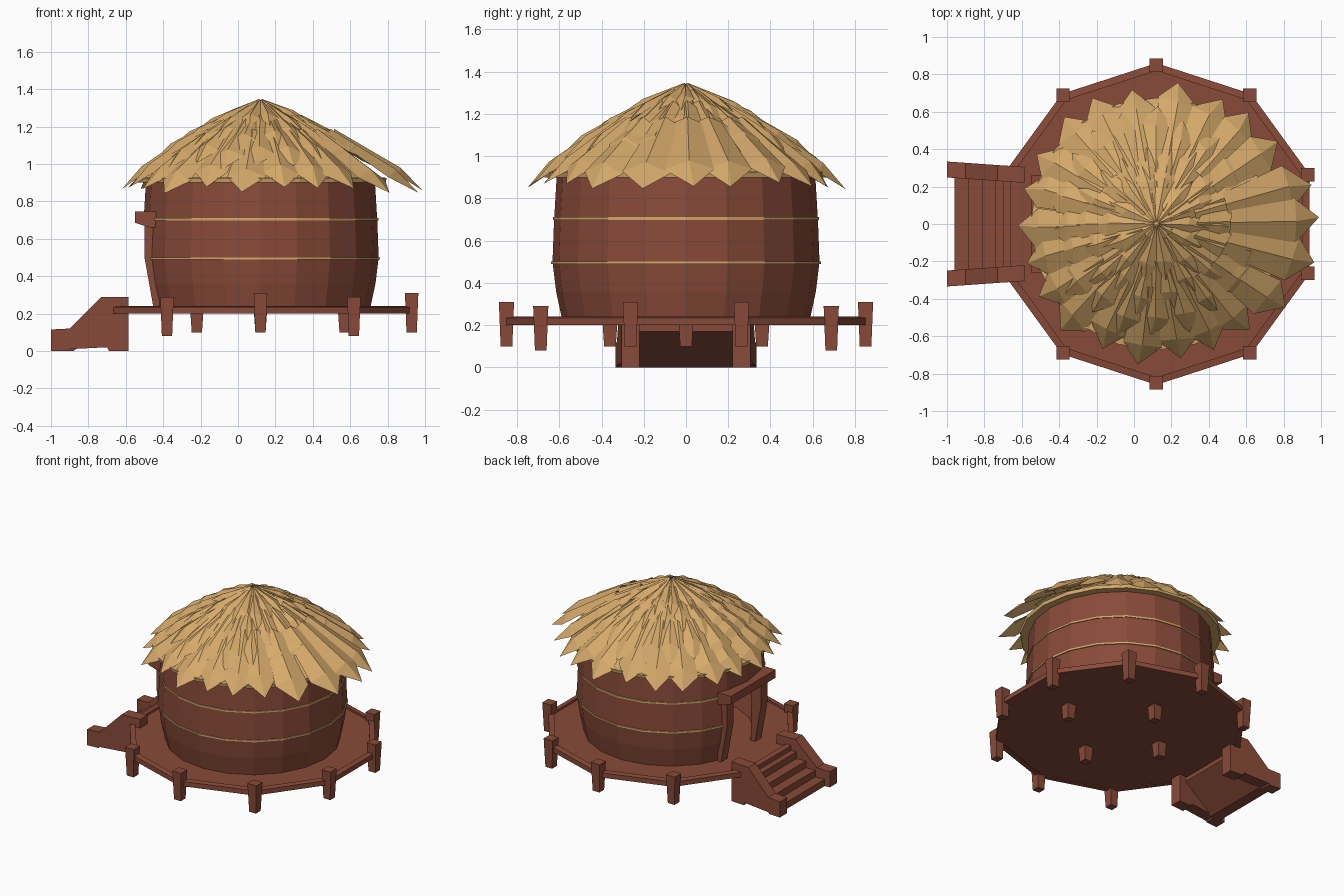
import bpy, bmesh, math, random
from mathutils import Vector

random.seed(4)
CX = 0.12  # centre of the hut
TAU = math.tau

if "Cube" in bpy.data.objects:
    bpy.data.objects.remove(bpy.data.objects["Cube"])


def material(name, rgb):
    m = bpy.data.materials.new(name)
    m.use_nodes = True
    m.diffuse_color = (*rgb, 1)
    m.node_tree.nodes["Principled BSDF"].inputs["Base Color"].default_value = (*rgb, 1)
    return m


WOOD = material("red brown wood", (0.25, 0.069, 0.041))
STRAW = material("golden straw", (0.67, 0.40, 0.147))


def build(name, verts, faces, mat, recalc=True):
    bm = bmesh.new()
    vs = [bm.verts.new(v) for v in verts]
    for f in faces:
        bm.faces.new([vs[i] for i in f])
    if recalc:
        bmesh.ops.recalc_face_normals(bm, faces=bm.faces)
    me = bpy.data.meshes.new(name)
    bm.to_mesh(me)
    bm.free()
    me.materials.append(mat)
    ob = bpy.data.objects.new(name, me)
    bpy.context.collection.objects.link(ob)
    return ob


def lathe(name, profile, n, mat, phase=0.0, closed=True, skip=None):
    """Spin (radius, z) points around the hut axis; skip(angle, z) leaves gaps."""
    p = len(profile)
    verts = [(CX + r * math.cos(phase + TAU * j / n), r * math.sin(phase + TAU * j / n), z)
             for j in range(n) for r, z in profile]
    faces = []
    for j in range(n):
        k = (j + 1) % n
        for i in range(p if closed else p - 1):
            h = (i + 1) % p
            if skip and skip(phase + TAU * (j + 0.5) / n, (profile[i][1] + profile[h][1]) / 2):
                continue
            faces.append((j * p + i, k * p + i, k * p + h, j * p + h))
    return build(name, verts, faces, mat, closed)


def extrude(name, profile, y0, y1, mat, splay=0.0):
    """Push an (x, z) outline from y0 to y1."""
    n = len(profile)
    verts = [(x, y + splay * (x + 0.8), z) for y in (y0, y1) for x, z in profile]
    faces = [range(n), range(2 * n - 1, n - 1, -1)]
    faces += [(i, (i + 1) % n, n + (i + 1) % n, n + i) for i in range(n)]
    return build(name, verts, faces, mat)


def post(name, x, y, z0, z1, bottom, top):
    """Square post that widens upward."""
    verts = [(x + a * w / 2, y + b * w / 2, z) for z, w in ((z0, bottom), (z1, top))
             for a, b in ((-1, -1), (1, -1), (1, 1), (-1, 1))]
    faces = [(3, 2, 1, 0), (4, 5, 6, 7)]
    faces += [(i, (i + 1) % 4, 4 + (i + 1) % 4, 4 + i) for i in range(4)]
    return build(name, verts, faces, WOOD)


# Ten-sided deck with a raised rim
deck_angle = math.pi / 2
lathe("deck", [(0.001, 0.225), (0.84, 0.225), (0.84, 0.205), (0.001, 0.205)], 10, WOOD, deck_angle)
lathe("deck_rim", [(0.82, 0.2), (0.86, 0.2), (0.86, 0.235), (0.82, 0.24)], 10, WOOD, deck_angle)

# Corner posts, left out at the stair side
for k in range(10):
    a = deck_angle + TAU * k / 10
    x, y = CX + 0.85 * math.cos(a), 0.85 * math.sin(a)
    if x < -0.6:
        continue
    drop = 0.02 if 0.6 < abs(y) < 0.8 else 0
    post("corner_post", x, y, 0.1 - drop, 0.31 - drop, 0.055, 0.072)

# Short stilts under the hut
for x, y in ((0.57, 0), (-0.22, 0), (CX, 0.36), (CX, -0.36)):
    post("stilt", x, y, 0.1, 0.21, 0.055, 0.07)


# Barrel wall with a doorway
def doorway(angle, z):
    return abs(angle - math.pi) < TAU / 20 and z < 0.69


wall = lathe("wall", [(0.585, 0.22), (0.615, 0.36), (0.632, 0.5), (0.625, 0.69), (0.612, 0.91)],
             20, WOOD, closed=False, skip=doorway)
solid = wall.modifiers.new("thickness", 'SOLIDIFY')
solid.thickness = 0.035
solid.offset = -1

# Straw bands around the wall
for r, z in ((0.633, 0.495), (0.625, 0.705)):
    lathe("straw_band", [(r - 0.01, z - 0.006), (r + 0.005, z - 0.006),
                         (r + 0.005, z + 0.006), (r - 0.01, z + 0.006)], 20, STRAW, skip=doorway)

# Door frame
for s in (-1, 1):
    extrude("door_jamb", [(-0.45, 0.22), (-0.5, 0.5), (-0.5, 0.7), (-0.42, 0.7), (-0.42, 0.22)],
            s * 0.16, s * 0.235, WOOD)
extrude("door_lintel", [(-0.55, 0.685), (-0.55, 0.745), (-0.44, 0.745), (-0.43, 0.66), (-0.47, 0.66)],
        -0.26, 0.26, WOOD)

# Stair rails and steps
rail = [(-1, 0), (-1, 0.115), (-0.9, 0.12), (-0.73, 0.29), (-0.585, 0.29), (-0.585, 0),
        (-0.69, 0), (-0.7, 0.02), (-0.9, 0.01), (-0.91, 0)]
for s in (-1, 1):
    extrude("stair_rail", rail, s * 0.235, s * 0.32, WOOD, -0.07 * s)
steps = []
for i in range(4):
    x = -0.96 + 0.073 * i
    steps += [(x, 0.05 * i), (x, 0.05 * (i + 1))]
steps += [(-0.64, 0.2), (-0.64, 0.17), (-0.88, 0)]
extrude("steps", steps, -0.25, 0.25, WOOD)


# Roof: a closed dome under tiers of pointed, ridged thatch leaves
def slope(r):
    return 1.35 - 0.42 * r - 0.32 * r * r


radii = [0.001, 0.16, 0.32, 0.48, 0.64]
lathe("roof_core", [(r, slope(r) - 0.02) for r in radii]
      + [(0.675, 0.925), (0.67, 0.9), (0.58, 0.905), (0.001, 0.905)], 20, STRAW)


def thatch_tier(name, r_in, r_tip, n, lift, stretch, jitter):
    verts, faces = [], []
    for j in range(n):
        a = TAU * (j + random.uniform(-0.12, 0.12)) / n
        f = 1 + stretch * max(0, math.cos(a)) ** 4
        tip = r_tip + random.uniform(-jitter, jitter)
        w = 1.12 * math.pi / n

        def point(r, turn, up):
            return (CX + f * r * math.cos(a + turn), f * r * math.sin(a + turn), slope(r) + up)

        base = len(verts)
        for r, h in ((r_in, 0.0), (tip - 0.105, lift)):
            ridge = 0.035 * r / 0.7
            verts += [point(r, -w, h - 0.01), point(r, 0, h + ridge),
                      point(r + random.uniform(0, 0.03), w, h - 0.005)]
        verts.append(point(tip, random.uniform(-0.25, 0.25) * w, lift))
        faces += [[base + i for i in f4] for f4 in
                  ((0, 3, 4, 1), (1, 4, 5, 2), (3, 6, 4), (4, 6, 5))]
    build(name, verts, faces, STRAW, False)


thatch_tier("thatch_crown", 0.01, 0.32, 14, 0.012, 0.0, 0.05)
thatch_tier("thatch_upper", 0.08, 0.46, 18, 0.01, 0.02, 0.05)
thatch_tier("thatch_middle", 0.2, 0.6, 20, 0.01, 0.08, 0.04)
thatch_tier("thatch_eaves", 0.34, 0.745, 22, 0.002, 0.16, 0.022)
